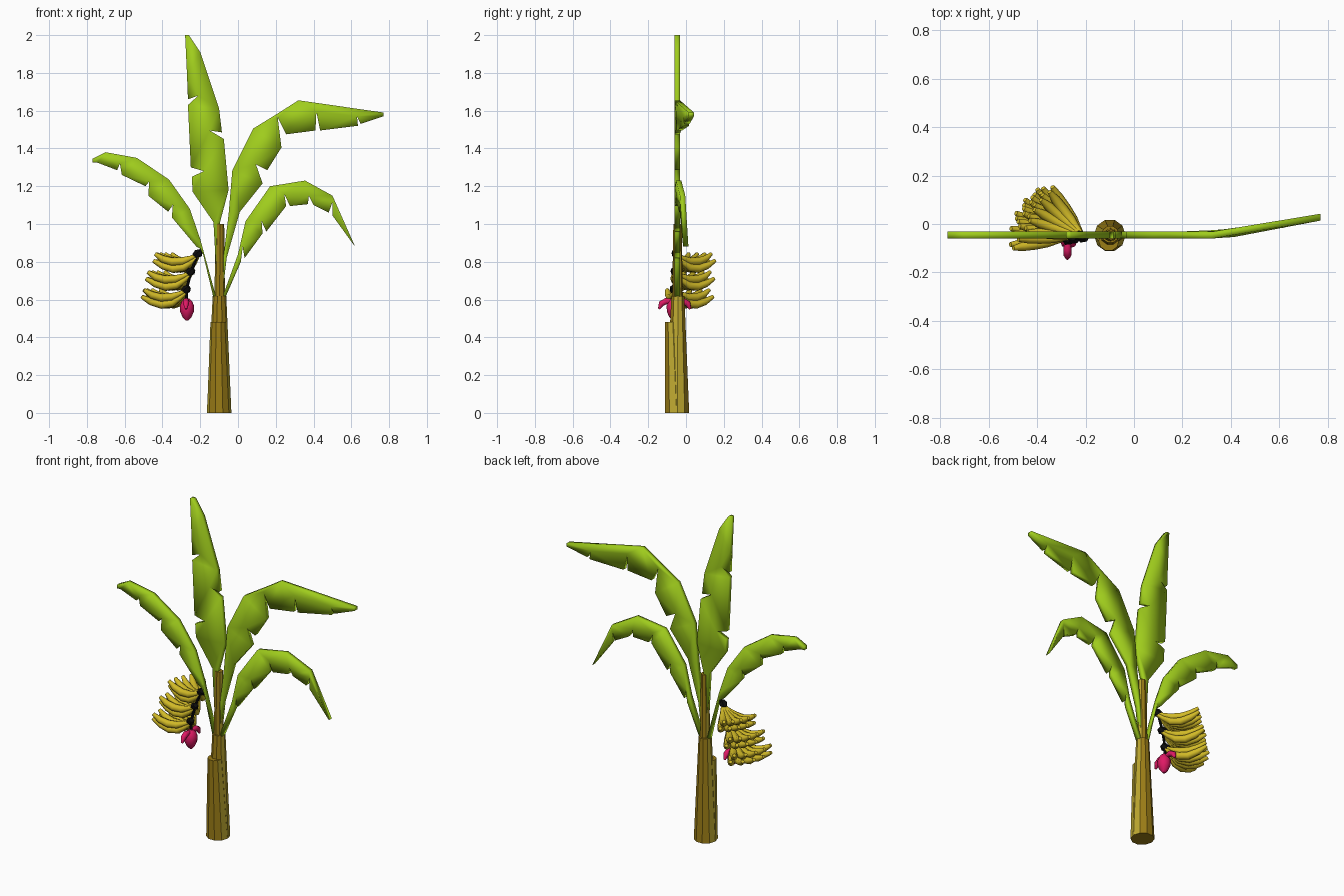
import bpy, bmesh, math
from mathutils import Vector

if "Cube" in bpy.data.objects:
    bpy.data.objects.remove(bpy.data.objects["Cube"])


def material(name, rgb):
    m = bpy.data.materials.new(name)
    m.diffuse_color = (*rgb, 1)
    m.use_nodes = True
    m.node_tree.nodes["Principled BSDF"].inputs["Base Color"].default_value = m.diffuse_color
    return m


LEAF = material("leaf green", (0.35, 0.61, 0.012))
OLIVE = material("trunk olive", (0.52, 0.40, 0.03))
BROWN = material("trunk brown", (0.33, 0.205, 0.008))
YELLOW = material("banana yellow", (0.64, 0.49, 0.02))
BLACK = material("stalk black", (0.004, 0.004, 0.004))
PINK = material("blossom pink", (0.74, 0.01, 0.13))


def add_mesh(name, bm, mat, smooth=False):
    bmesh.ops.recalc_face_normals(bm, faces=bm.faces[:])
    me = bpy.data.meshes.new(name)
    bm.to_mesh(me)
    bm.free()
    me.materials.append(mat)
    for p in me.polygons:
        p.use_smooth = smooth
    ob = bpy.data.objects.new(name, me)
    bpy.context.collection.objects.link(ob)
    return ob


def frustum(name, bottom, r0, top, r1, sides=10):
    """Faceted tapered column; brown front and back, olive on the x sides."""
    bm = bmesh.new()
    rings = []
    for c, r in ((bottom, r0), (top, r1)):
        rings.append([bm.verts.new((c[0] + r * math.cos(a), c[1] + r * math.sin(a), c[2]))
                      for a in (math.tau * i / sides for i in range(sides))])
        bm.faces.new(rings[-1])
    for i in range(sides):
        j = (i + 1) % sides
        bm.faces.new((rings[0][i], rings[0][j], rings[1][j], rings[1][i]))
    ob = add_mesh(name, bm, BROWN)
    ob.data.materials.append(OLIVE)
    for p in ob.data.polygons:
        p.material_index = int(abs(p.normal.x) > 0.62)
    return ob


def leaf(name, outline, bend=lambda x: 0, y=-0.046, thick=0.028):
    """Torn leaf: outline in hundredths (x, z), thickened along y and bent."""
    bm = bmesh.new()
    face = bm.faces.new([bm.verts.new((x / 100, y - thick / 2, z / 100)) for x, z in outline])
    ext = bmesh.ops.extrude_face_region(bm, geom=[face], use_keep_orig=True)
    bmesh.ops.translate(bm, vec=(0, thick, 0),
                        verts=[v for v in ext["geom"] if isinstance(v, bmesh.types.BMVert)])
    bmesh.ops.triangulate(bm, faces=bm.faces[:])
    for v in bm.verts:
        v.co.y += bend(v.co.x)
    return add_mesh(name, bm, LEAF, smooth=True)


def tubes(name, paths, mat, res=2):
    """Tapered tubes; every path is a list of (point, radius)."""
    cu = bpy.data.curves.new(name, "CURVE")
    cu.dimensions = "3D"
    cu.bevel_depth = 1.0
    cu.bevel_resolution = res
    cu.use_fill_caps = True
    for path in paths:
        sp = cu.splines.new("POLY")
        sp.points.add(len(path) - 1)
        for pt, (co, r) in zip(sp.points, path):
            pt.co = (*co, 1)
            pt.radius = r
    cu.materials.append(mat)
    ob = bpy.data.objects.new(name, cu)
    bpy.context.collection.objects.link(ob)
    bpy.ops.object.select_all(action="DESELECT")
    ob.select_set(True)
    bpy.context.view_layer.objects.active = ob
    bpy.ops.object.convert(target="MESH")
    bpy.ops.object.shade_smooth_by_angle(angle=math.radians(50))
    return ob


# Trunk: outer sheath, shorter front sheath, thin core
frustum("trunk", (-0.1, -0.045, 0), 0.065, (-0.098, -0.043, 0.62), 0.036)
frustum("front_sheath", (-0.1, -0.05, 0), 0.064, (-0.104, -0.07, 0.48), 0.042)
frustum("trunk_core", (-0.098, -0.045, 0.5), 0.03, (-0.095, -0.045, 1.0), 0.022, 8)

# Leaves with their stems
leaf("tall_leaf", [
    (-28, 200), (-26, 200), (-20, 191), (-10, 161), (-8.5, 148.5), (-15, 149.5), (-7.5, 145),
    (-5, 118), (-9.5, 101), (-9, 65), (-11, 65), (-13, 101), (-24, 117), (-24.5, 125),
    (-18, 128), (-25, 130), (-26.5, 163), (-21, 168), (-26.5, 166), (-27, 179)])
leaf("left_leaf", [
    (-77, 134.5), (-70, 138), (-53.5, 135), (-36.5, 123.5), (-25.5, 108), (-20, 92),
    (-11.5, 61), (-13, 61), (-18.5, 84), (-20, 87), (-22, 88), (-35, 103.5), (-34.5, 110),
    (-37, 106.5), (-47.5, 115), (-47, 122.5), (-49, 120), (-61.5, 126), (-62.5, 132),
    (-64, 128.5), (-74.5, 132.5), (-77, 132.5)])
leaf("upper_right_leaf", [
    (77, 159), (77, 157), (65, 153), (63, 157), (63.5, 152), (43.5, 149.5), (41.5, 159.5),
    (41, 149.5), (25.5, 147.5), (21, 156.5), (23, 140.5), (15.5, 128.5), (9.5, 131.5),
    (13, 121.5), (1, 106.5), (-6, 82), (-8, 65), (-9.5, 65), (-8, 80), (-5, 105), (-3, 128.5),
    (8, 150.5), (21, 158.5), (32, 165.5)],
    bend=lambda x: max(0, x - 0.38) * 0.19)
leaf("lower_right_leaf", [
    (62, 88), (60.5, 90), (50, 104.5), (50, 111.5), (48, 106), (40, 110), (37.5, 115),
    (37, 110.5), (27.5, 109.5), (24.5, 116), (25.5, 109.5), (15, 96), (12.5, 101.5), (13, 95),
    (3.5, 82), (2.5, 88), (1.5, 80), (-6.5, 61.5), (-8, 62), (0, 84), (4, 101.5), (17, 120),
    (35.5, 123), (50, 115)],
    bend=lambda x: max(0, x - 0.3) * 0.14)

# Banana hands: two fanned rows of curved fruit on each; lower hands fan further forward
HANDS = [Vector((-0.21, -0.05, 0.845)), Vector((-0.248, -0.055, 0.75)), Vector((-0.272, -0.06, 0.655))]
UPPER = [(0.0, -0.005, 0.008), (0.04, -0.025, 0.013), (0.085, -0.042, 0.021),
         (0.14, -0.045, 0.022), (0.19, -0.03, 0.019), (0.22, -0.01, 0.012), (0.23, -0.003, 0.010)]
LOWER = [(0.0, -0.015, 0.008), (0.035, -0.045, 0.013), (0.08, -0.074, 0.021),
         (0.135, -0.082, 0.022), (0.19, -0.066, 0.019), (0.23, -0.045, 0.012), (0.24, -0.038, 0.010)]
for n, hub in enumerate(HANDS):
    fruit = []
    last = (176, 182, 190)[n]
    for profile, first in ((UPPER, 127), (LOWER, 122)):
        for i in range(5):
            a = math.radians(first + (last - 4 * (profile is LOWER) - first) * i / 4)
            c, s = math.cos(a), math.sin(a)
            fruit.append([(hub + Vector((r * c, r * s, z)), rad) for r, z, rad in profile])
    tubes(f"banana_hand_{n + 1}", fruit, YELLOW)

# Dark fruit stalk with a knob at each hand
stalk = [[(Vector((-0.195, -0.046, 0.865)), 0.008)] + [(h, 0.008) for h in HANDS]
         + [(Vector((-0.272, -0.06, 0.59)), 0.008)]]
knobs = [[(h + Vector((0.012, -0.012, 0.012)), 0.014), (h + Vector((0, -0.006, 0)), 0.024),
          (h + Vector((-0.02, 0.012, -0.016)), 0.016)] for h in HANDS]
tubes("fruit_stalk", stalk + knobs, BLACK, 1)

# Blossom bud with two peeled bracts
bud = [(Vector((-0.27, -0.065, z)), r) for z, r in
       ((0.605, 0.012), (0.59, 0.028), (0.565, 0.038), (0.535, 0.036), (0.508, 0.024), (0.49, 0.008))]
tubes("blossom_bud", [bud], PINK)
for name, d in (("front_bract", -1), ("back_bract", 1)):
    path = [(Vector((-0.275, -0.06 + d * y, z)), r) for y, z, r in
            ((0.01, 0.59, 0.012), (0.045, 0.592, 0.017), (0.07, 0.578, 0.016), (0.083, 0.55, 0.006))]
    tubes(name, [path], PINK)
